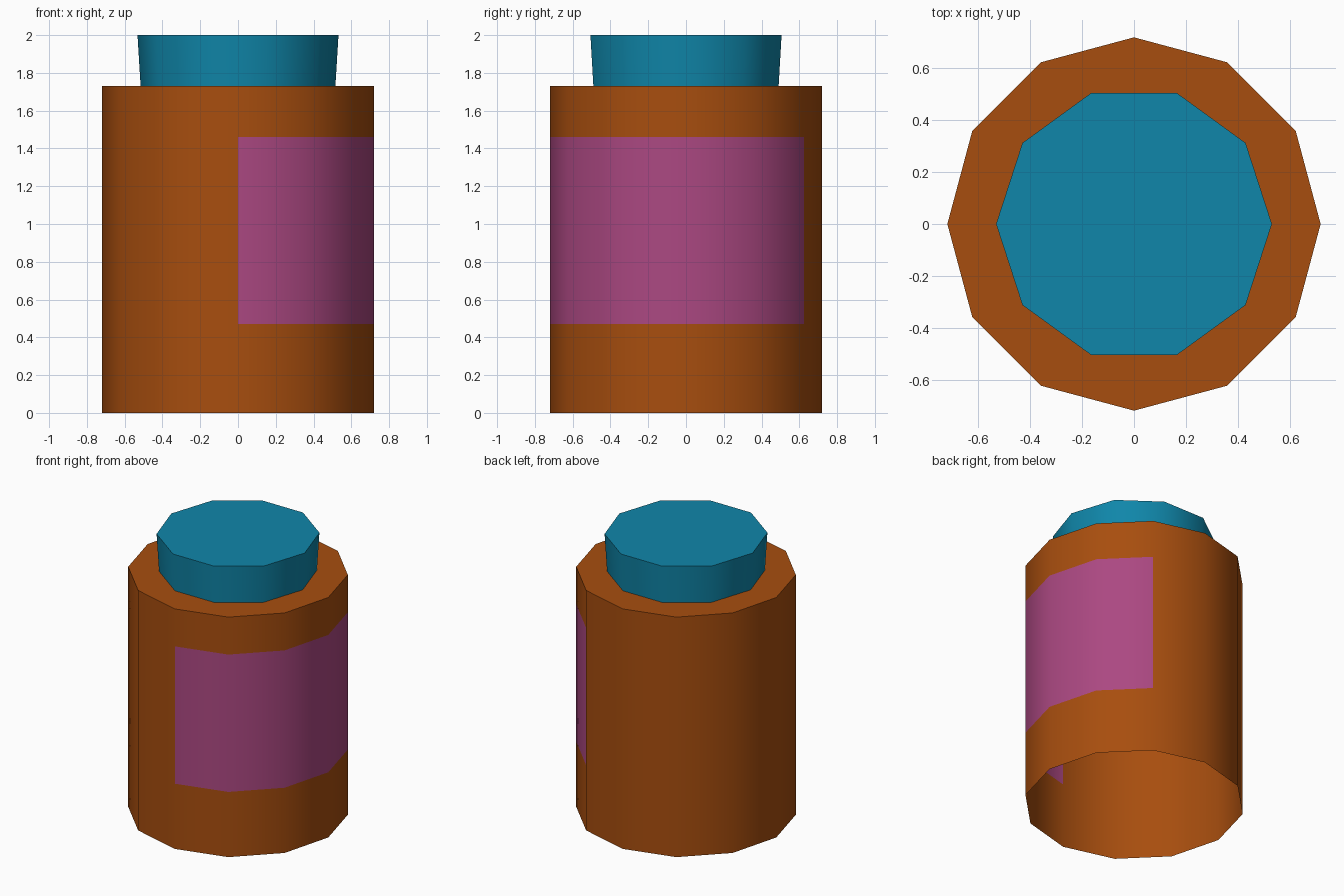
import bpy, bmesh, math

if "Cube" in bpy.data.objects:
    bpy.data.objects.remove(bpy.data.objects["Cube"], do_unlink=True)


def make_material(name, colour):
    mat = bpy.data.materials.new(name)
    mat.use_nodes = True
    rgba = (*colour, 1.0)
    mat.diffuse_color = rgba
    mat.node_tree.nodes["Principled BSDF"].inputs["Base Color"].default_value = rgba
    return mat


def turned_part(name, sides, profile, materials, cap_bottom=False, paint=None):
    """Stack polygon rings from (radius, height) pairs, closed at the top."""
    bm = bmesh.new()
    rings = []
    for radius, z in profile:
        angles = [math.tau * i / sides for i in range(sides)]
        rings.append([bm.verts.new((radius * math.cos(a), radius * math.sin(a), z))
                      for a in angles])
    for low, high in zip(rings, rings[1:]):
        for i in range(sides):
            j = (i + 1) % sides
            bm.faces.new((low[i], low[j], high[j], high[i]))
    bm.faces.new(rings[-1])
    if cap_bottom:
        bm.faces.new(reversed(rings[0]))
    bm.normal_update()
    if paint:
        for face in bm.faces:
            face.material_index = paint(face)
    mesh = bpy.data.meshes.new(name)
    bm.to_mesh(mesh)
    bm.free()
    for mat in materials:
        mesh.materials.append(mat)
    obj = bpy.data.objects.new(name, mesh)
    bpy.context.collection.objects.link(obj)
    bpy.ops.object.select_all(action="DESELECT")
    obj.select_set(True)
    bpy.context.view_layer.objects.active = obj
    bpy.ops.object.shade_smooth_by_angle(angle=math.radians(45))
    return obj


amber = make_material("amber brown", (0.39, 0.076, 0.0045))
teal = make_material("teal", (0.005, 0.24, 0.40))
pink = make_material("label pink", (0.41, 0.065, 0.223))

LABEL_LOW, LABEL_HIGH = 0.47, 1.46


# Label wraps five wall panels, from the front edge round the +x side
def label_rule(face):
    c = face.calc_center_median()
    angle = math.degrees(math.atan2(c.y, c.x))
    on_wall = abs(face.normal.z) < 0.5
    return int(on_wall and LABEL_LOW < c.z < LABEL_HIGH and -90 < angle < 60)


# Jar body, open underneath
turned_part("jar_body", 12,
            [(0.72, 0), (0.72, LABEL_LOW), (0.72, LABEL_HIGH), (0.72, 1.73)],
            [amber, pink], paint=label_rule)

# Flared lid, seated slightly into the jar top
turned_part("lid", 10, [(0.515, 1.72), (0.532, 2.0)], [teal], cap_bottom=True)
